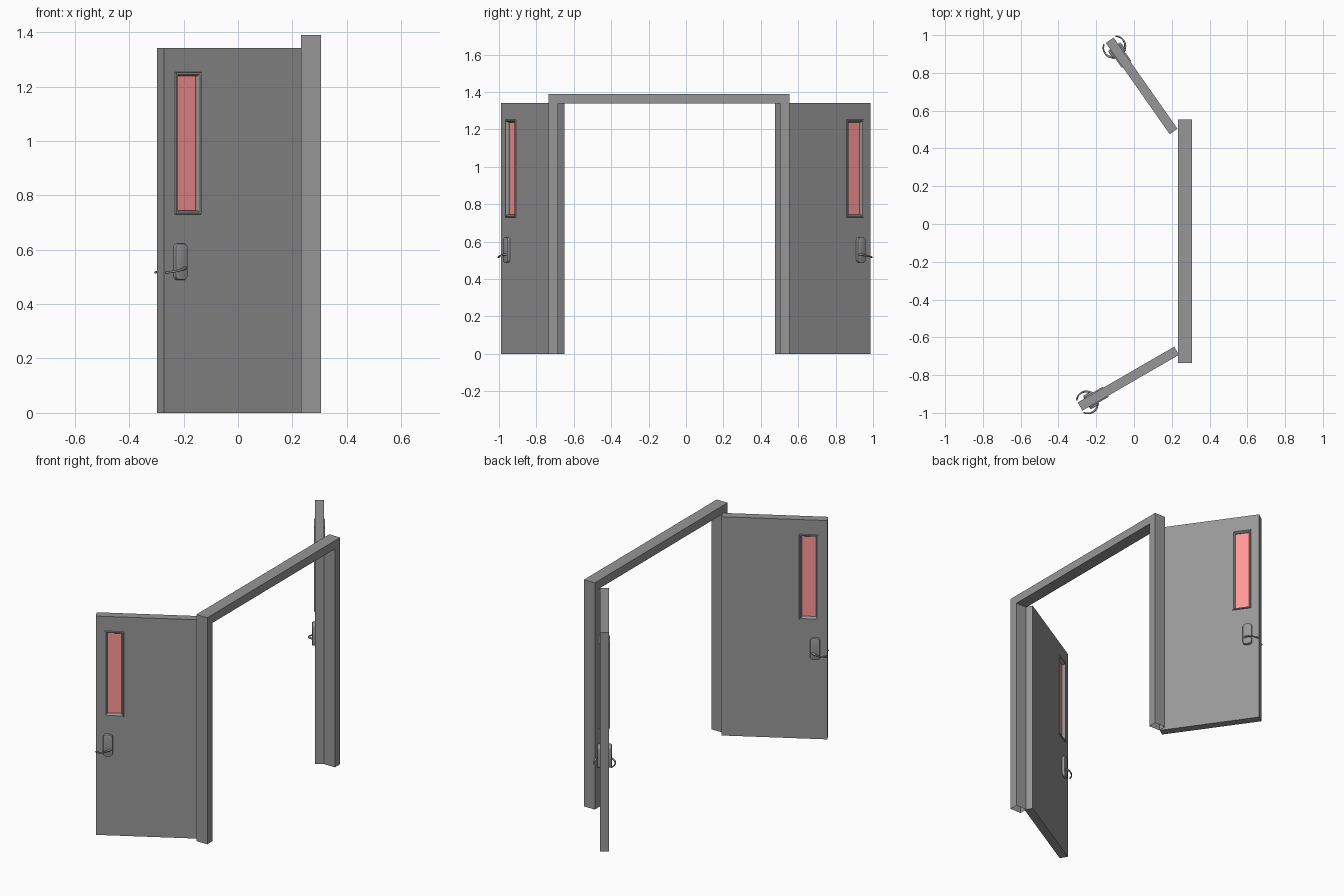
import bpy, bmesh
from math import radians, cos, sin
from mathutils import Matrix, Vector

if "Cube" in bpy.data.objects:
    bpy.data.objects.remove(bpy.data.objects["Cube"])


def material(name, rgb):
    m = bpy.data.materials.new(name)
    m.diffuse_color = (*rgb, 1.0)
    m.use_nodes = True
    m.node_tree.nodes["Principled BSDF"].inputs["Base Color"].default_value = m.diffuse_color
    return m


glass_mat = material("red_glass", (1.0, 0.31, 0.31))
grey_mat = material("dark_grey", (0.31, 0.31, 0.31))

T = 0.05        # door thickness
L = 0.590       # door width
H = 1.342       # door height


def finish(bm, name, mat=grey_mat, smooth=False):
    bmesh.ops.recalc_face_normals(bm, faces=bm.faces)
    me = bpy.data.meshes.new(name)
    bm.to_mesh(me)
    bm.free()
    ob = bpy.data.objects.new(name, me)
    bpy.context.collection.objects.link(ob)
    me.materials.append(mat)
    if smooth:
        bpy.ops.object.select_all(action='DESELECT')
        ob.select_set(True)
        bpy.context.view_layer.objects.active = ob
        bpy.ops.object.shade_smooth_by_angle(angle=radians(35))
    return ob


def ring(name, loops, M):
    """Closed loft through rectangles (s0, s1, z0, z1, y)."""
    bm = bmesh.new()
    rows = [[bm.verts.new(M @ Vector((s, y, z)))
             for s, z in ((a, c), (b, c), (b, d), (a, d))]
            for a, b, c, d, y in loops]
    for i, r in enumerate(rows):
        q = rows[(i + 1) % len(rows)]
        for k in range(4):
            n = (k + 1) % 4
            bm.faces.new((r[k], r[n], q[n], q[k]))
    return finish(bm, name)


def box(bm, s0, s1, y0, y1, z0, z1):
    S = Matrix.Diagonal((s1 - s0, y1 - y0, z1 - z0, 1))
    P = Matrix.Translation(((s0 + s1) / 2, (y0 + y1) / 2, (z0 + z1) / 2))
    return bmesh.ops.create_cube(bm, size=1, matrix=P @ S)


def plate(name, side, M):
    """Rounded lock plate standing on one door face."""
    y_in, y_out = (0.002, -0.016) if side < 0 else (T - 0.002, T + 0.016)
    bm = bmesh.new()
    box(bm, 0.495, 0.549, min(y_in, y_out), max(y_in, y_out), 0.488, 0.623)
    up = [e for e in bm.edges
          if abs(e.verts[0].co.y - e.verts[1].co.y) > 0.01]
    bmesh.ops.bevel(bm, geom=up, offset=0.018, segments=5, profile=0.5, affect='EDGES')
    rim = [e for e in bm.edges if all(abs(v.co.y - y_out) < 1e-5 for v in e.verts)]
    bmesh.ops.bevel(bm, geom=rim, offset=0.006, segments=2, profile=0.5, affect='EDGES')
    bm.transform(M)
    finish(bm, name, smooth=True)


def lever(name, side, M):
    """Slim curved lever that reaches past the door's free edge."""
    path = ((0.506, 0.012, 0.532, 1.4), (0.519, 0.026, 0.530, 1.2),
            (0.544, 0.034, 0.524, 1.0), (0.570, 0.029, 0.519, 0.9),
            (0.590, 0.013, 0.516, 0.9))
    cu = bpy.data.curves.new(name, 'CURVE')
    cu.dimensions = '3D'
    cu.bevel_depth = 0.0045
    cu.bevel_resolution = 2
    cu.resolution_u = 5
    cu.use_fill_caps = True
    cu.materials.append(grey_mat)
    sp = cu.splines.new('BEZIER')
    sp.bezier_points.add(len(path) - 1)
    for p, (s, h, z, r) in zip(sp.bezier_points, path):
        p.co = M @ Vector((s, -h if side < 0 else T + h, z))
        p.radius = r
        p.handle_left_type = p.handle_right_type = 'AUTO'
    ob = bpy.data.objects.new(name, cu)
    bpy.context.collection.objects.link(ob)


def door(tag, hinge, width_dir, inward_dir):
    M = Matrix(((width_dir[0], inward_dir[0], 0, hinge[0]),
                (width_dir[1], inward_dir[1], 0, hinge[1]),
                (0, 0, 1, 0), (0, 0, 0, 1)))
    # leaf with window opening
    full, hole = (0, L, 0, H), (0.440, 0.534, 0.737, 1.246)
    ring(tag + "_door_leaf", [full + (0,), full + (T,), hole + (T,), hole + (0,)], M)

    # bevelled window trim, proud of both faces
    def inset(i, y):
        return (0.432 + i, 0.542 - i, 0.73 + i, 1.253 - i, y)
    ring(tag + "_window_trim", [
        inset(0, 0.001), inset(0.002, -0.006), inset(0.008, -0.006),
        inset(0.015, 0.006), inset(0.015, T - 0.006), inset(0.008, T + 0.006),
        inset(0.002, T + 0.006), inset(0, T - 0.001)], M)
    # glass
    bm = bmesh.new()
    box(bm, 0.444, 0.530, 0.014, T - 0.014, 0.741, 1.242)
    bm.transform(M)
    finish(bm, tag + "_window_glass", glass_mat)
    # lock plates and levers
    for side, word in ((-1, "outer"), (1, "inner")):
        plate(f"{tag}_{word}_lock_plate", side, M)
        lever(f"{tag}_{word}_lever", side, M)


# door frame: one U-shaped profile pushed through its depth
x0, x1, ya, yb, top, w = 0.232, 0.306, -0.735, 0.553, 1.39, 0.051
prof = ((ya, 0), (ya + w, 0), (ya + w, top - w), (yb - w, top - w),
        (yb - w, 0), (yb, 0), (yb, top), (ya, top))
bm = bmesh.new()
f = bm.faces.new([bm.verts.new((x0, y, z)) for y, z in prof])
ext = bmesh.ops.extrude_face_region(bm, geom=[f])
bmesh.ops.translate(bm, vec=(x1 - x0, 0, 0),
                    verts=[g for g in ext['geom'] if isinstance(g, bmesh.types.BMVert)])
# the jambs are open at the floor
bmesh.ops.delete(bm, context='FACES_ONLY', geom=[
    g for g in bm.faces if all(v.co.z < 1e-5 for v in g.verts)])
finish(bm, "door_frame")

# two doors swung open by different amounts
a, b = radians(30), radians(55)
door("near", (0.238, -0.693), (-cos(a), -sin(a)), (-sin(a), cos(a)))
door("far", (0.230, 0.504), (-cos(b), sin(b)), (-sin(b), -cos(b)))
